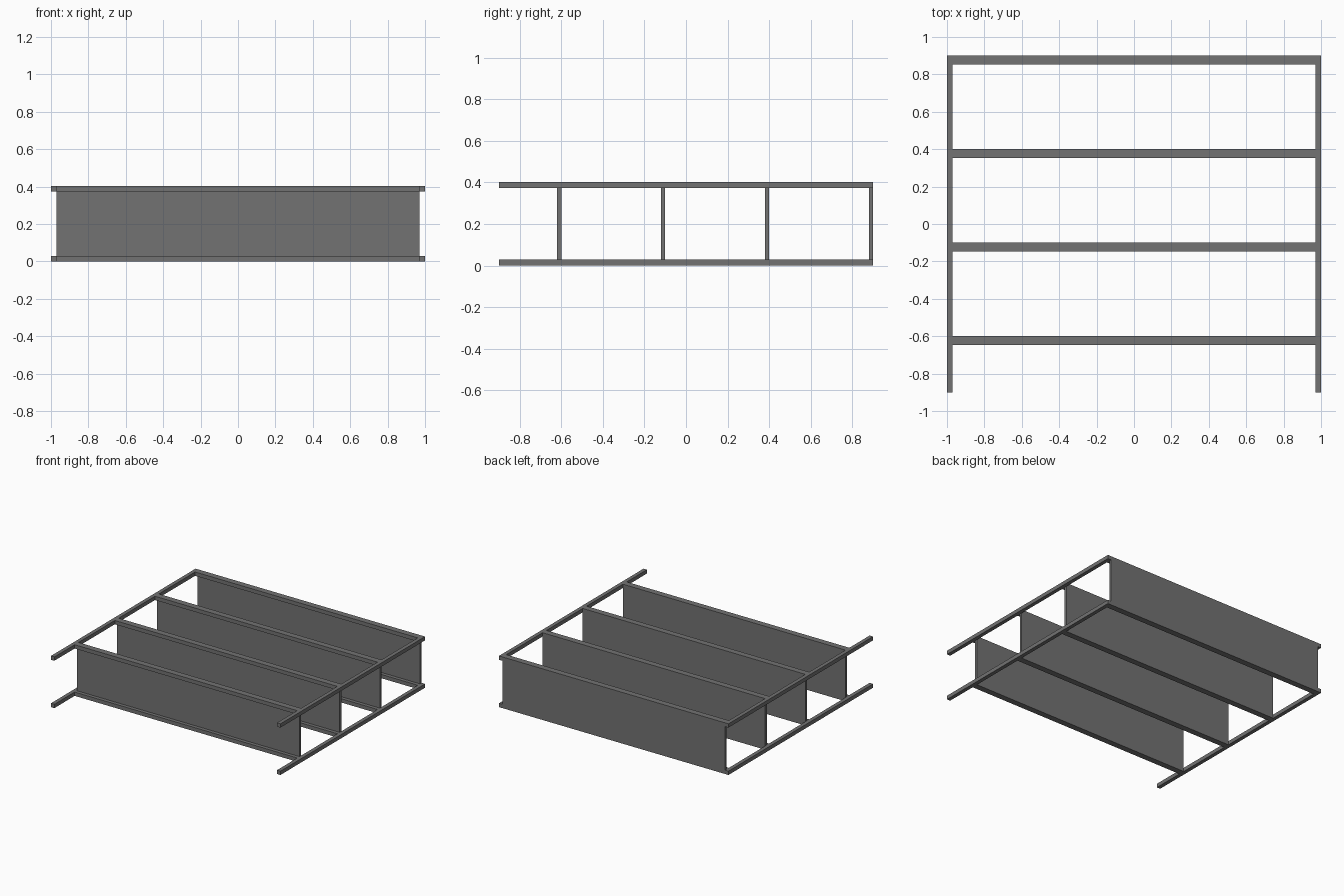
import bpy, bmesh

if "Cube" in bpy.data.objects:
    bpy.data.objects.remove(bpy.data.objects["Cube"])

H = 0.403      # overall height
RAIL = 0.03    # rail thickness
XI = 0.97      # inner face of the side rails

# Dark grey metal
metal = bpy.data.materials.new("dark_metal")
metal.diffuse_color = (0.17, 0.17, 0.17, 1)
metal.use_nodes = True
metal.node_tree.nodes["Principled BSDF"].inputs["Base Color"].default_value = metal.diffuse_color


def extrude_x(name, profile, x0, x1):
    """Extrude a closed (y, z) profile along x."""
    bm = bmesh.new()
    face = bm.faces.new([bm.verts.new((x0, y, z)) for y, z in profile])
    ext = bmesh.ops.extrude_face_region(bm, geom=[face])
    moved = [v for v in ext["geom"] if isinstance(v, bmesh.types.BMVert)]
    bmesh.ops.translate(bm, verts=moved, vec=(x1 - x0, 0, 0))
    bmesh.ops.recalc_face_normals(bm, faces=bm.faces)
    mesh = bpy.data.meshes.new(name)
    bm.to_mesh(mesh)
    bm.free()
    mesh.materials.append(metal)
    obj = bpy.data.objects.new(name, mesh)
    bpy.context.collection.objects.link(obj)
    return obj


# Long side rails, bottom and top on both sides
for side, x0 in (("left", -1.0), ("right", XI)):
    for level, z in (("bottom", 0.0), ("top", H - RAIL)):
        extrude_x(f"{side}_{level}_rail",
                  [(-0.9, z), (0.9, z), (0.9, z + RAIL), (-0.9, z + RAIL)],
                  x0, x0 + RAIL)

# Cross panels: thin web with a flange bar along the top and bottom
for i, back in enumerate((-0.6, -0.1, 0.4, 0.9)):
    web, front = back - 0.02, back - 0.048
    extrude_x(f"cross_panel_{i + 1}",
              [(back, 0), (back, H), (front, H), (front, H - RAIL),
               (web, H - RAIL), (web, RAIL), (front, RAIL), (front, 0)],
              -XI, XI)
